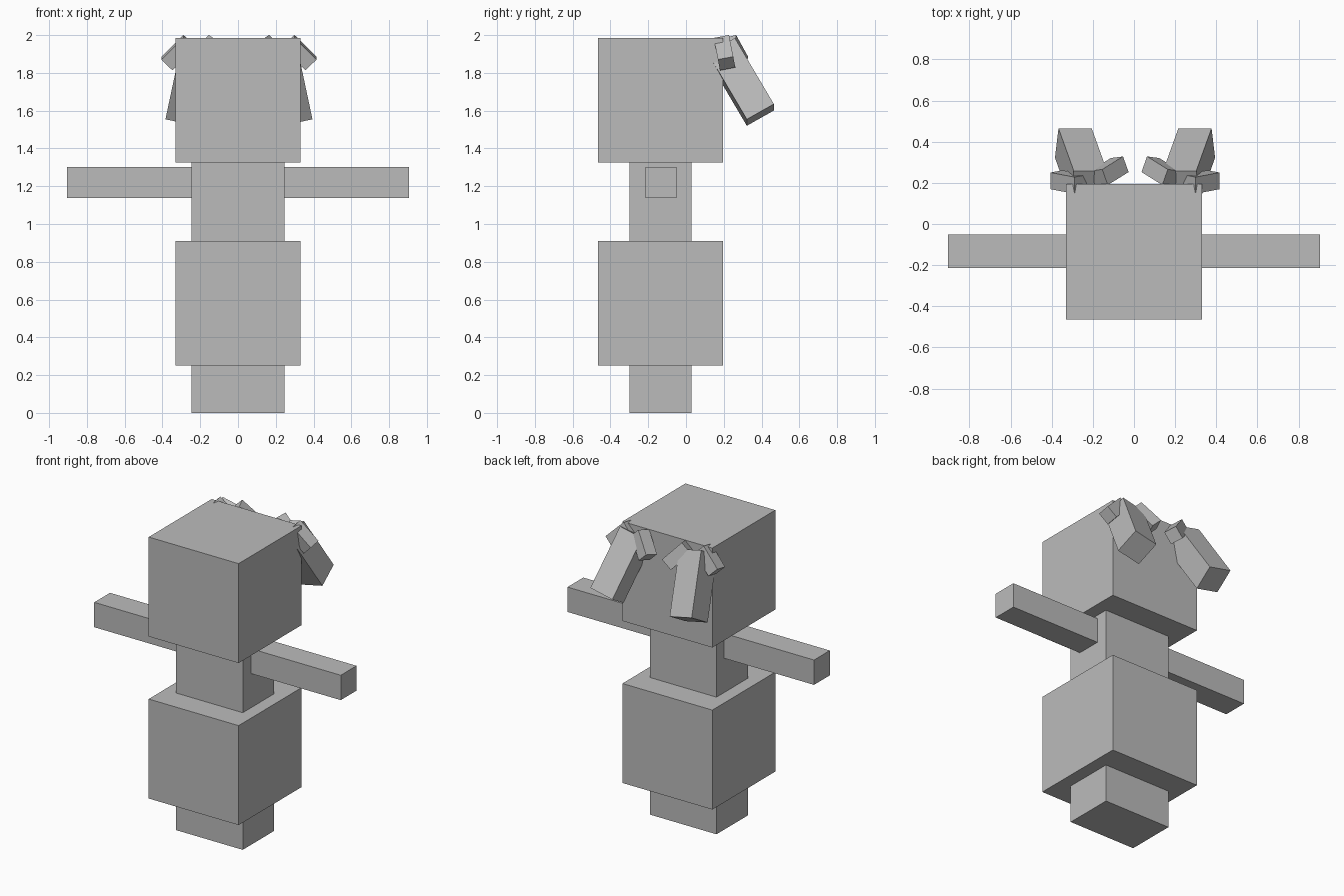
import bpy, bmesh
from math import radians
from mathutils import Matrix, Vector

if "Cube" in bpy.data.objects:
    bpy.data.objects.remove(bpy.data.objects["Cube"])

grey = bpy.data.materials.new("plain_grey")
grey.diffuse_color = (0.5, 0.5, 0.5, 1)
grey.use_nodes = True
grey.node_tree.nodes["Principled BSDF"].inputs["Base Color"].default_value = grey.diffuse_color


def box(name, centre, size, rot=None, mirror_shift=None):
    """Box with optional 3x3 rotation; mirror_shift reflects it in x, then shifts it."""
    m = Matrix.Translation(centre) @ (rot or Matrix.Identity(3)).to_4x4() @ Matrix.Diagonal((*size, 1))
    if mirror_shift is not None:
        m = Matrix.Translation((mirror_shift, 0, 0)) @ Matrix.Diagonal((-1, 1, 1, 1)) @ m
    bm = bmesh.new()
    bmesh.ops.create_cube(bm, size=1, matrix=m)
    bmesh.ops.recalc_face_normals(bm, faces=bm.faces)
    mesh = bpy.data.meshes.new(name)
    bm.to_mesh(mesh)
    bm.free()
    mesh.materials.append(grey)
    ob = bpy.data.objects.new(name, mesh)
    bpy.context.collection.objects.link(ob)
    return ob


# Body stack
U = 0.0825
box("legs", (0, -0.135, 0.125), (0.49, 0.33, 0.25))
box("skirt", (0, -0.135, 0.58), (0.66, 0.66, 0.66))
box("torso", (0, -0.135, 1.1175), (0.49, 0.33, 0.415))
box("head", (0, -0.135, 1.655), (0.66, 0.66, 0.66))

# Hair tail: leans back and outward, placed from its outer back bottom corner
tail_rot = Matrix.Rotation(radians(-12), 3, 'Y') @ Matrix.Rotation(radians(30), 3, 'X')
tail_size = Vector((2 * U, 2 * U, 5 * U))
tail_centre = Vector((0.377, 0.465, 1.635)) - tail_rot @ Vector((U, U, -2.5 * U))

# Bow loops: outer slopes down at 45 degrees, inner also swings back
outer_rot = Matrix.Rotation(radians(11), 3, 'X') @ Matrix.Rotation(radians(45), 3, 'Y')
d = Vector((-0.61, 0.38, -0.69)).normalized()
n = d.cross(Vector((0.33, 0.92, 0.22))).normalized()
inner_rot = Matrix((d, n.cross(d), n)).transposed()
loop_size = (2 * U, U, U)

for side, shift in (("right", None), ("left", 0.01)):
    box(side + "_arm", (0.575, -0.1325, 1.22), (0.66, 0.165, 0.165), None,
        None if shift is None else 0.0)
    box(side + "_hair_tail", tail_centre, tail_size, tail_rot, shift)
    box(side + "_outer_bow_loop", (0.328, 0.204, 1.907), loop_size, outer_rot, shift)
    box(side + "_inner_bow_loop", (0.13, 0.255, 1.906), loop_size, inner_rot, shift)
